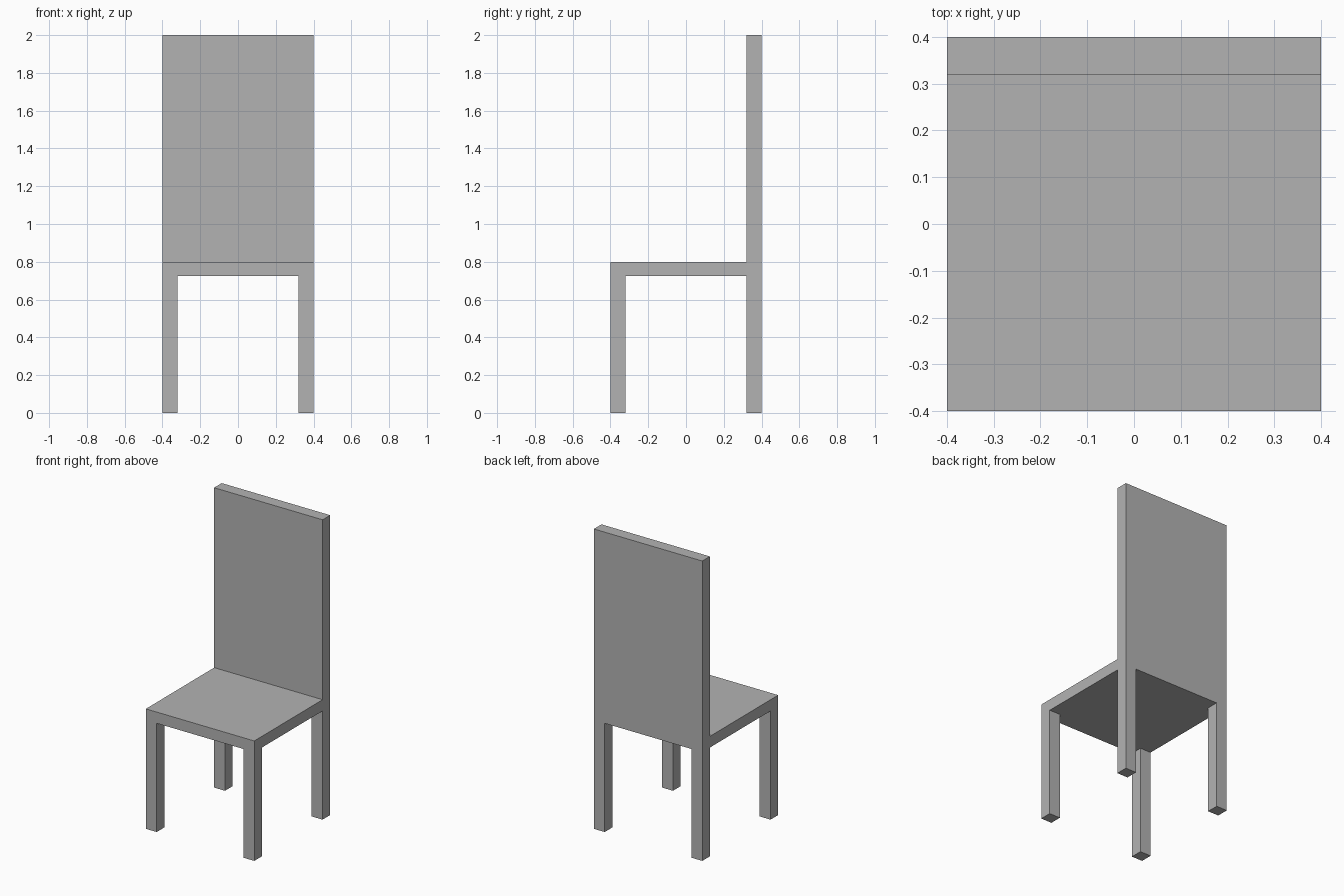
import bpy
import bmesh
import math
from mathutils import Vector

cube = bpy.data.objects.get("Cube")
if cube:
    bpy.data.objects.remove(cube, do_unlink=True)

HALF = 0.4          # half the seat width and depth
POST = 0.08         # thickness of legs and backrest
SEAT_BOTTOM, SEAT_TOP, BACK_TOP = 0.725, 0.8, 2.0
INNER = HALF - POST

grey = bpy.data.materials.new("plain_grey")
grey.use_nodes = True
grey.diffuse_color = (0.45, 0.45, 0.45, 1)
grey.node_tree.nodes["Principled BSDF"].inputs["Base Color"].default_value = grey.diffuse_color


def extrude(bm, faces, height):
    """Pull faces along z, replacing the originals."""
    result = bmesh.ops.extrude_face_region(bm, geom=faces)
    verts = [g for g in result["geom"] if isinstance(g, bmesh.types.BMVert)]
    bmesh.ops.translate(bm, verts=verts, vec=(0, 0, height))


def level_faces(bm, z, rule):
    """Horizontal faces at height z whose centre meets the rule."""
    bm.normal_update()
    return [f for f in bm.faces
            if abs(f.normal.z) > 0.9
            and abs(f.calc_center_median().z - z) < 0.001
            and rule(f.calc_center_median())]


bm = bmesh.new()

# Seat slab, cut along the inner lines of the legs and backrest
bmesh.ops.create_cube(bm, size=1)
bmesh.ops.scale(bm, verts=bm.verts, vec=(2 * HALF, 2 * HALF, SEAT_TOP - SEAT_BOTTOM))
bmesh.ops.translate(bm, verts=bm.verts, vec=(0, 0, (SEAT_TOP + SEAT_BOTTOM) / 2))
for axis in (Vector((1, 0, 0)), Vector((0, 1, 0))):
    for side in (-1, 1):
        bmesh.ops.bisect_plane(bm, geom=bm.verts[:] + bm.edges[:] + bm.faces[:],
                               plane_co=axis * side * INNER, plane_no=axis)

# Four legs pulled down from the corners
legs = level_faces(bm, SEAT_BOTTOM, lambda c: abs(c.x) > INNER and abs(c.y) > INNER)
extrude(bm, legs, -SEAT_BOTTOM)

# Backrest pulled up from the rear strip
extrude(bm, level_faces(bm, SEAT_TOP, lambda c: c.y > INNER), BACK_TOP - SEAT_TOP)

# Merge coplanar faces into clean flat panels
bmesh.ops.dissolve_limit(bm, angle_limit=math.radians(1), verts=bm.verts[:], edges=bm.edges[:])
bmesh.ops.recalc_face_normals(bm, faces=bm.faces[:])

mesh = bpy.data.meshes.new("chair_frame")
bm.to_mesh(mesh)
bm.free()
mesh.materials.append(grey)
chair = bpy.data.objects.new("chair_frame", mesh)
bpy.context.collection.objects.link(chair)
